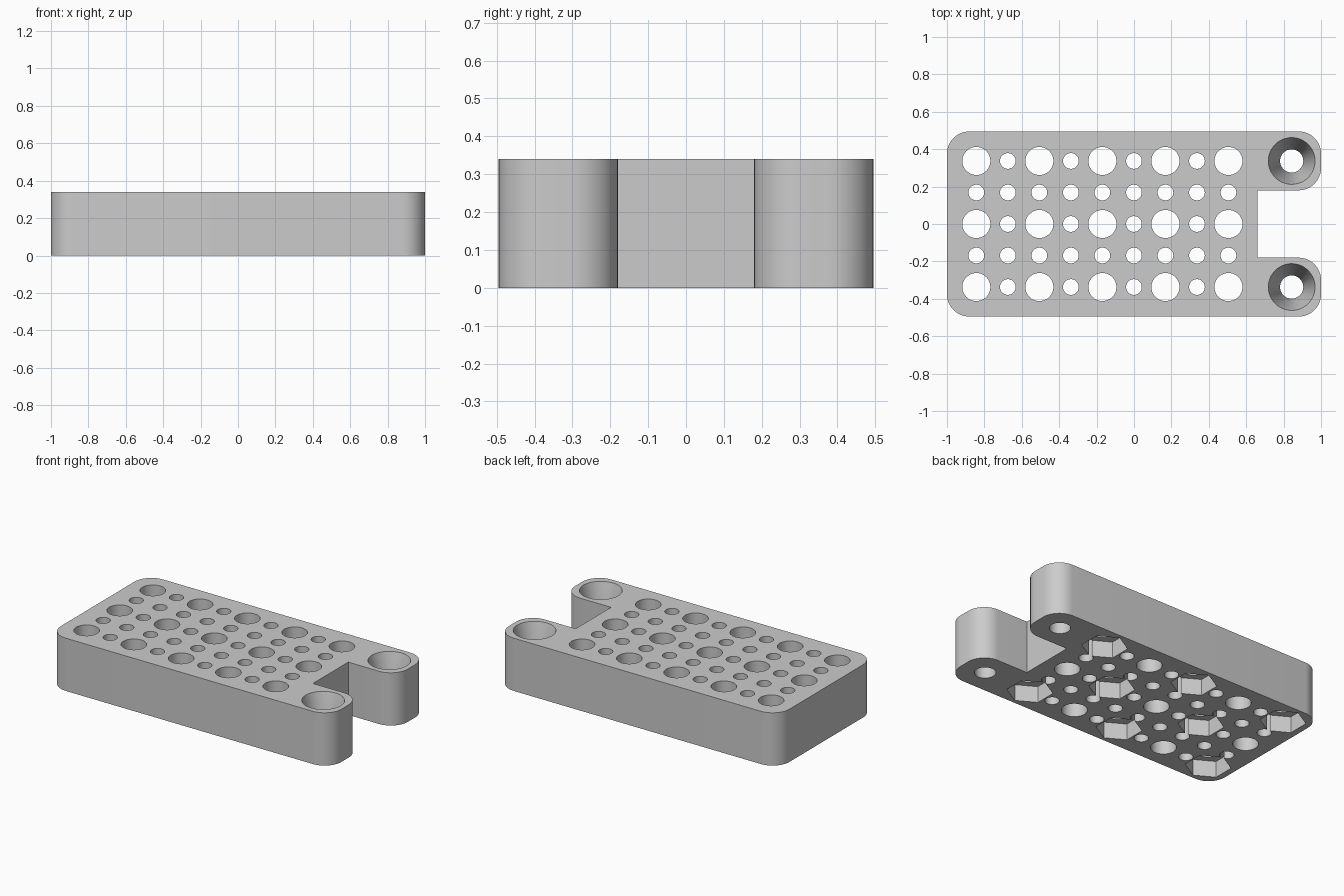
import bpy
import bmesh
from math import cos, sin, pi, radians
from mathutils import Matrix, Vector

HEIGHT, HALF_X, HALF_Y = 0.34, 1.0, 0.495
CORNER = 0.12
NOTCH_X, NOTCH_Y = 0.66, 0.18
PITCH, FIRST_X = 0.1685, -0.843
SCREW_X, SCREW_Y = 0.843, 0.337

default_cube = bpy.data.objects.get("Cube")
if default_cube:
    bpy.data.objects.remove(default_cube, do_unlink=True)

grey = bpy.data.materials.new("light_grey")
grey.use_nodes = True
colour = (0.6, 0.6, 0.6, 1.0)
grey.diffuse_color = colour
grey.node_tree.nodes["Principled BSDF"].inputs["Base Color"].default_value = colour


def make_object(name, bm):
    bmesh.ops.recalc_face_normals(bm, faces=bm.faces)
    mesh = bpy.data.meshes.new(name)
    bm.to_mesh(mesh)
    bm.free()
    mesh.materials.append(grey)
    obj = bpy.data.objects.new(name, mesh)
    bpy.context.collection.objects.link(obj)
    return obj


def arc(x, y, start, steps=12):
    """Quarter-circle corner about (x, y), counter-clockwise."""
    angles = [start + pi / 2 * i / steps for i in range(steps + 1)]
    return [(x + CORNER * cos(a), y + CORNER * sin(a)) for a in angles]


def add_post(bm, x, y, z0, z1, r0, r1, sides=40):
    """Closed post or cone between two heights."""
    middle = Matrix.Translation((x, y, (z0 + z1) / 2))
    bmesh.ops.create_cone(bm, cap_ends=True, segments=sides, radius1=r0,
                          radius2=r1, depth=z1 - z0, matrix=middle)


def cut(target, cutter):
    mod = target.modifiers.new("cut", "BOOLEAN")
    mod.operation = "DIFFERENCE"
    mod.solver = "EXACT"
    mod.object = cutter
    bpy.context.view_layer.update()
    graph = bpy.context.evaluated_depsgraph_get()
    result = bpy.data.meshes.new_from_object(target.evaluated_get(graph))
    target.modifiers.clear()
    target.data = result
    bpy.data.objects.remove(cutter, do_unlink=True)


# Block outline: rounded corners and a square notch between two arms
cx, cy, arm_y = HALF_X - CORNER, HALF_Y - CORNER, NOTCH_Y + CORNER
upper = [(NOTCH_X, NOTCH_Y)] + arc(cx, arm_y, -pi / 2) + arc(cx, cy, 0) + arc(-cx, cy, pi / 2)
outline = upper + [(x, -y) for x, y in reversed(upper)]
bm = bmesh.new()
base = bm.faces.new([bm.verts.new((x, y, 0)) for x, y in outline])
top = bmesh.ops.extrude_face_region(bm, geom=[base])["geom"]
bmesh.ops.translate(bm, vec=Vector((0, 0, HEIGHT)),
                    verts=[v for v in top if isinstance(v, bmesh.types.BMVert)])
block = make_object("mounting_block", bm)

# Grid of through holes, with nut pockets under alternate large holes
holes, pockets = bmesh.new(), bmesh.new()
for i in range(9):
    for j in range(5):
        x, y = FIRST_X + i * PITCH, (j - 2) * PITCH
        large = i % 2 == 0 and j % 2 == 0
        radius = 0.075 if large else 0.042
        add_post(holes, x, y, -0.1, HEIGHT + 0.1, radius, radius)
        if large and (i + j) % 4 == 0:
            add_post(pockets, x, y, -0.1, 0.105, 0.135, 0.135, sides=6)

# Screw holes and their tapered seats in the arms
seats = bmesh.new()
for y in (-SCREW_Y, SCREW_Y):
    add_post(holes, SCREW_X, y, -0.1, HEIGHT + 0.1, 0.062, 0.062, 48)
    slope = (0.125 - 0.062) / (HEIGHT - 0.1)
    over = 0.05
    add_post(seats, SCREW_X, y, 0.1 - over, HEIGHT + over,
             0.062 - slope * over, 0.125 + slope * over, 48)

for name, cutter in (("holes", holes), ("pockets", pockets), ("seats", seats)):
    cut(block, make_object(name + "_cutter", cutter))

bpy.ops.object.select_all(action="DESELECT")
block.select_set(True)
bpy.context.view_layer.objects.active = block
bpy.ops.object.shade_smooth_by_angle(angle=radians(30))
